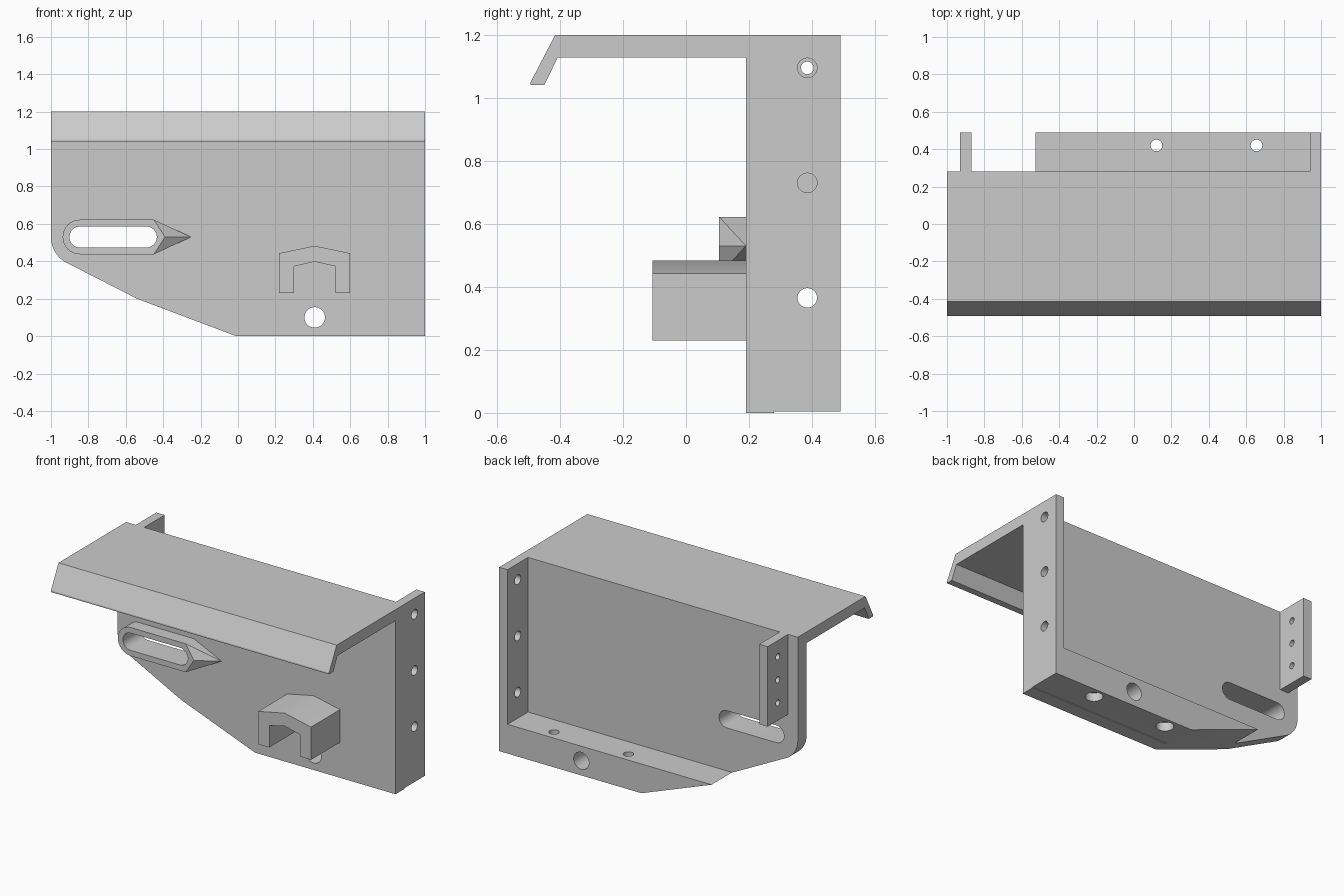
import bpy, bmesh, math

cube = bpy.data.objects.get("Cube")
if cube:
    bpy.data.objects.remove(cube, do_unlink=True)

GREY = (0.6, 0.6, 0.6, 1)
mat = bpy.data.materials.new("plain grey")
mat.use_nodes = True
mat.diffuse_color = GREY
mat.node_tree.nodes["Principled BSDF"].inputs["Base Color"].default_value = GREY


def place(p, t, axis):
    return {"x": (t, p[0], p[1]), "y": (p[0], t, p[1]), "z": (p[0], p[1], t)}[axis]


def finish(bm, name):
    bmesh.ops.recalc_face_normals(bm, faces=bm.faces)
    mesh = bpy.data.meshes.new(name)
    bm.to_mesh(mesh)
    bm.free()
    mesh.materials.append(mat)
    obj = bpy.data.objects.new(name, mesh)
    bpy.context.collection.objects.link(obj)
    return obj


def prism(name, pts, axis, a, b):
    """Extrude a flat outline along an axis from a to b."""
    bm = bmesh.new()
    lo = [bm.verts.new(place(p, a, axis)) for p in pts]
    hi = [bm.verts.new(place(p, b, axis)) for p in pts]
    bm.faces.new(lo)
    bm.faces.new(hi)
    for i in range(len(pts)):
        j = (i + 1) % len(pts)
        bm.faces.new((lo[i], lo[j], hi[j], hi[i]))
    return finish(bm, name)


def box(name, x, y, z):
    return prism(name, [(x[0], y[0]), (x[1], y[0]), (x[1], y[1]), (x[0], y[1])], "z", *z)


def arc(cx, cy, r, start, end, n=16):
    angles = [math.radians(start + (end - start) * i / n) for i in range(n + 1)]
    return [(cx + r * math.cos(t), cy + r * math.sin(t)) for t in angles]


def rod(cx, cy, r, axis, a, b):
    return prism("cutter", arc(cx, cy, r, 0, 360, 32)[:-1], axis, a, b)


def cut(targets, cutter):
    """Subtract the cutter from each target, then remove it."""
    cutter.hide_render = True
    for obj in targets:
        mod = obj.modifiers.new("cut", "BOOLEAN")
        mod.operation = "DIFFERENCE"
        mod.solver = "EXACT"
        mod.object = cutter
        graph = bpy.context.evaluated_depsgraph_get()
        mesh = bpy.data.meshes.new_from_object(obj.evaluated_get(graph))
        obj.modifiers.clear()
        obj.data = mesh
    bpy.data.objects.remove(cutter, do_unlink=True)


FRONT, BACK, REAR, TOP = 0.19, 0.28, 0.49, 1.2
SLOT_Z, SLOT_L, SLOT_R = 0.53, -0.845, -0.49

# Main upright plate with rounded, tapering lower corner
plate = prism("main_plate", [(-1, TOP), *arc(SLOT_L, SLOT_Z, 0.155, 180, 243.4),
                             (-0.54, 0.2), (-0.01, 0), (1, 0), (1, TOP)], "y", FRONT, BACK)

# Roof with bent lip
roof = prism("roof_and_lip", [(FRONT, TOP), (-0.415, TOP), (-0.493, 1.05), (-0.493, 1.04),
                              (-0.45, 1.04), (-0.407, 1.128), (FRONT, 1.128)], "x", -1, 1)

# Side wall, bottom flange and small rear tab
wall = box("side_wall", (0.94, 1), (BACK, REAR), (0.005, TOP))
flange = prism("bottom_flange", [(-0.527, 0.195), (-0.023, 0.005), (0.94, 0.005),
                                 (0.94, 0.195)], "y", BACK, REAR)
tab = box("rear_tab", (-0.93, -0.87), (BACK, REAR), (0.68, TOP))

# Raised slot rim, with a pointed end sloping back to the plate
RIM, RIM_Y, END = 0.0925, 0.105, -0.45
rim = prism("slot_rim", [*arc(SLOT_L, SLOT_Z, RIM, 90, 270),
                         (END, SLOT_Z - RIM), (END, SLOT_Z + RIM)], "y", RIM_Y, FRONT)
bm = bmesh.new()
for y, tip in ((RIM_Y, -0.39), (FRONT, -0.25)):
    for x, dz in ((END, RIM), (END, -RIM), (tip, 0)):
        bm.verts.new((x, y, SLOT_Z + dz))
bmesh.ops.convex_hull(bm, input=bm.verts)
pointer = finish(bm, "rim_pointer")

# House-shaped arch on the front
arch = prism("front_arch", [(0.22, 0.23), (0.22, 0.443), (0.41, 0.483), (0.6, 0.443),
                            (0.6, 0.23), (0.52, 0.23), (0.52, 0.373), (0.41, 0.398),
                            (0.3, 0.373), (0.3, 0.23)], "y", -0.107, FRONT)

# Long slot through the rim and plate
slot = prism("cutter", arc(SLOT_L, SLOT_Z, 0.056, 90, 270)
             + arc(SLOT_R, SLOT_Z, 0.056, -90, 90), "y", 0, 0.6)
cut([plate, rim, pointer], slot)

# Large hole through the plate and flange
cut([plate, flange], rod(0.41, 0.1, 0.055, "y", 0, 0.6))

# Counterbored holes in the flange
for x in (0.12, 0.655):
    cut([flange], rod(x, 0.42, 0.031, "z", -0.1, 0.3))
    cut([flange], rod(x, 0.42, 0.052, "z", -0.1, 0.06))

# Rows of holes in the wall and tab
for z in (0.365, 0.73, 1.095):
    cut([wall], rod(0.385, z, 0.031, "x", 0.9, 1.1))
for z in (0.795, 0.945, 1.095):
    cut([tab], rod(0.385, z, 0.02, "x", -1, -0.8))

# Smooth the rounded faces, keep the edges sharp
for obj in (plate, roof, wall, flange, tab, rim, pointer, arch):
    bpy.ops.object.select_all(action="DESELECT")
    obj.select_set(True)
    bpy.context.view_layer.objects.active = obj
    bpy.ops.object.shade_smooth_by_angle(angle=math.radians(25))
